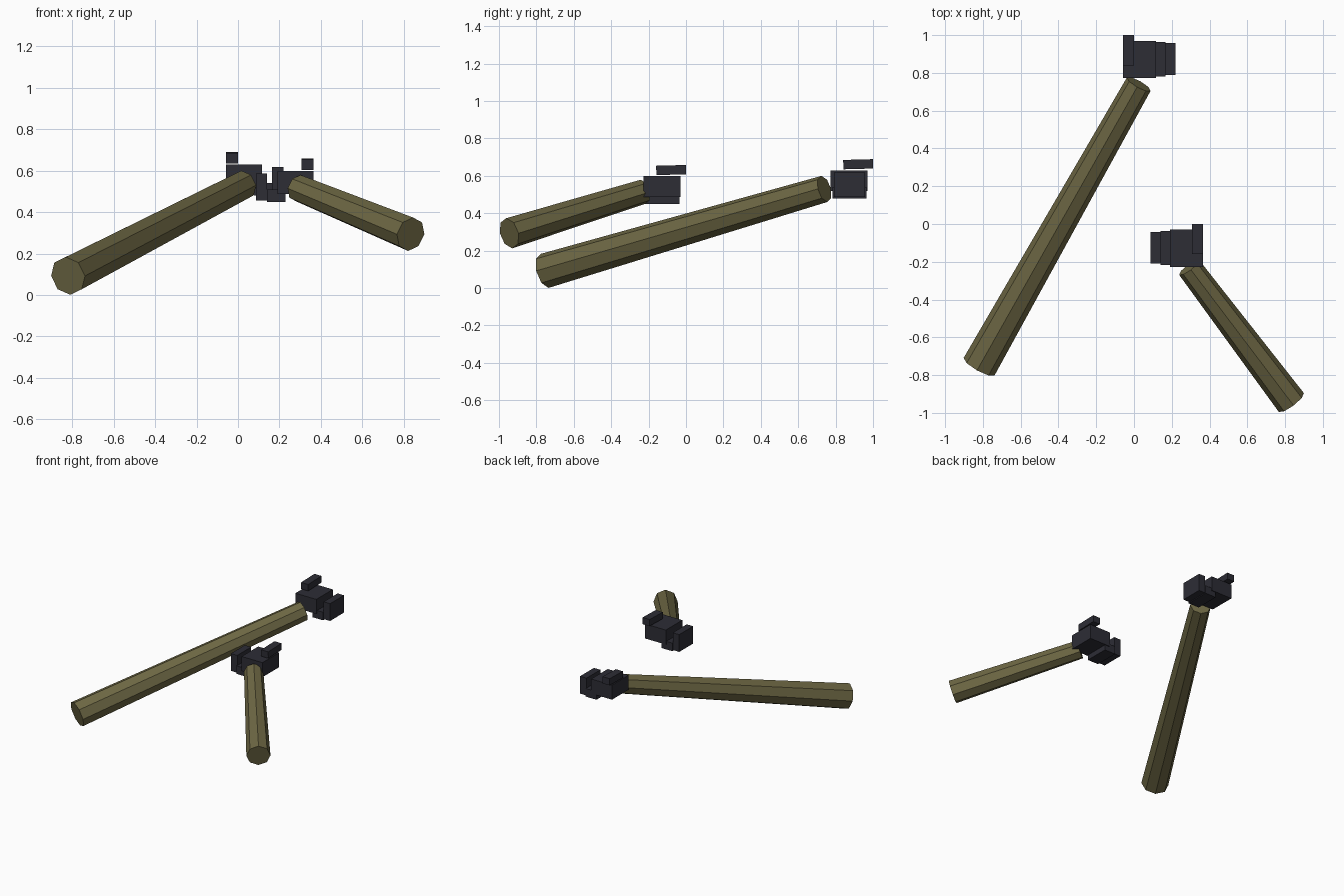
import bpy, bmesh, math
from mathutils import Vector, Matrix

if "Cube" in bpy.data.objects:
    bpy.data.objects.remove(bpy.data.objects["Cube"])


def material(name, rgb):
    m = bpy.data.materials.new(name)
    m.diffuse_color = (*rgb, 1)
    m.use_nodes = True
    m.node_tree.nodes["Principled BSDF"].inputs["Base Color"].default_value = m.diffuse_color
    return m


olive = material("olive sleeve", (0.155, 0.138, 0.058))
dark = material("dark glove", (0.026, 0.026, 0.036))


def finish(name, bm, mat):
    me = bpy.data.meshes.new(name)
    bm.to_mesh(me)
    bm.free()
    me.materials.append(mat)
    ob = bpy.data.objects.new(name, me)
    bpy.context.collection.objects.link(ob)
    return ob


def sleeve(name, a, b, r1, r2):
    # tapered eight-sided tube from a to b, one edge facing up
    a, b = Vector(a), Vector(b)
    d = b - a
    side = d.cross(Vector((0, 0, 1))).normalized()
    up = side.cross(d).normalized()
    rot = Matrix((side, up, d.normalized())).transposed().to_4x4()
    bm = bmesh.new()
    bmesh.ops.create_cone(bm, cap_ends=True, segments=8, radius1=r1, radius2=r2,
                          depth=d.length, matrix=Matrix.Translation((a + b) / 2) @ rot)
    bmesh.ops.recalc_face_normals(bm, faces=bm.faces)
    finish(name, bm, olive)


def block(name, lo, hi, tilt=0):
    lo, hi = Vector(lo), Vector(hi)
    bm = bmesh.new()
    bmesh.ops.create_cube(bm, size=1, matrix=Matrix.Translation((lo + hi) / 2)
                          @ Matrix.Rotation(math.radians(tilt), 4, 'X')
                          @ Matrix.Diagonal((*(hi - lo), 1)))
    bmesh.ops.recalc_face_normals(bm, faces=bm.faces)
    finish(name, bm, dark)


# Forearms
sleeve("left_sleeve", (-0.82, -0.755, 0.092), (0.025, 0.74, 0.53), 0.094, 0.072)
sleeve("right_sleeve", (0.833, -0.945, 0.293), (0.292, -0.23, 0.515), 0.083, 0.066)

# Hand blocks, given for the right hand: palm, curled fingers, thumb
HAND = [
    ("palm", (0.19, -0.228, 0.488), (0.365, -0.03, 0.598), 0),
    ("finger_base", (0.14, -0.218, 0.449), (0.23, -0.036, 0.51), 0),
    ("finger_tips", (0.087, -0.21, 0.455), (0.141, -0.043, 0.586), 0),
    ("thumb", (0.306, -0.159, 0.606), (0.365, 0.0, 0.656), 1.5),
]
for part, lo, hi, tilt in HAND:
    block("right_" + part, lo, hi, tilt)
    # left hand is the mirror image, further back and slightly higher
    block("left_" + part, (0.306 - hi[0], lo[1] + 1.0, lo[2] + 0.031),
          (0.306 - lo[0], hi[1] + 1.0, hi[2] + 0.031), tilt)
